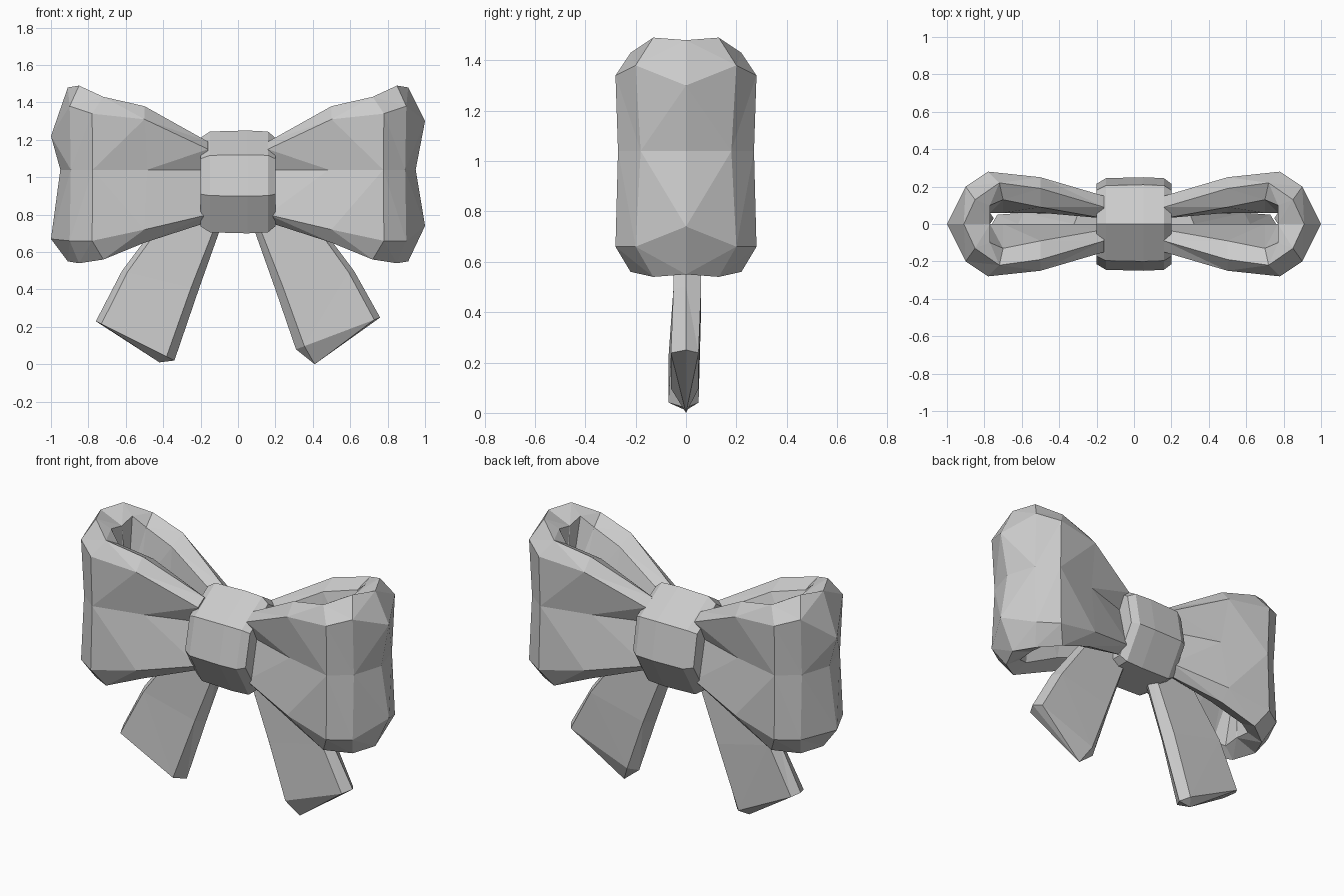
import bpy, bmesh
from mathutils import Vector

cube = bpy.data.objects.get("Cube")
if cube:
    bpy.data.objects.remove(cube, do_unlink=True)

grey = bpy.data.materials.new("ribbon_grey")
grey.use_nodes = True
colour = (0.6, 0.6, 0.6, 1)
grey.diffuse_color = colour
grey.node_tree.nodes["Principled BSDF"].inputs["Base Color"].default_value = colour


def skin(name, rings, tip=None):
    """Join equal point rings into a closed, triangulated, flat-shaded solid."""
    bm = bmesh.new()
    rows = [[bm.verts.new(p) for p in ring] for ring in rings]
    n = len(rows[0])
    for a, b in zip(rows, rows[1:]):
        for i in range(n):
            j = (i + 1) % n
            bm.faces.new((a[i], a[j], b[j], b[i]))
    bm.faces.new(rows[0])
    if tip is None:
        bm.faces.new(rows[-1])
    else:
        end = bm.verts.new(tip)
        for i in range(n):
            bm.faces.new((rows[-1][i], rows[-1][(i + 1) % n], end))
    bmesh.ops.triangulate(bm, faces=bm.faces[:], quad_method='SHORT_EDGE')
    bmesh.ops.recalc_face_normals(bm, faces=bm.faces[:])
    mesh = bpy.data.meshes.new(name)
    bm.to_mesh(mesh)
    bm.free()
    mesh.materials.append(grey)
    obj = bpy.data.objects.new(name, mesh)
    bpy.context.collection.objects.link(obj)
    return obj


# Plan stations of half a loop, knot to tip:
# outer x,y | outer z low,high | rim x,y | rim z low,high | inner x,y | mid pinch
STATIONS = [
    (0.16, 0.15, 0.80, 1.15, 0.16, 0.09, 0.76, 1.19, 0.16, 0.03, 0.06),
    (0.50, 0.25, 0.72, 1.31, 0.50, 0.19, 0.65, 1.38, 0.50, 0.09, 0.05),
    (0.78, 0.28, 0.66, 1.34, 0.72, 0.22, 0.56, 1.43, 0.70, 0.13, 0.01),
    (0.90, 0.20, 0.66, 1.38, 0.85, 0.13, 0.54, 1.49, 0.77, 0.10, 0.02),
]


def loop_ring(s, side, front):
    ox, oy, olo, ohi, rx, ry, rlo, rhi, ix, iy, pinch = s
    mid = 1.04
    fold = 0.0 if front else min(iy, 0.06)
    pts = [(ox, oy, olo), (ox - pinch * 0.3, oy - pinch, mid), (ox, oy, ohi),
           (rx, ry, rhi), (ix, iy, rhi - 0.05), (ix, fold, mid),
           (ix, iy, rlo + 0.05), (rx, ry, rlo)]
    sign = -1 if front else 1
    return [(side * x, sign * y, z) for x, y, z in pts]


def make_loop(name, side, low, high):
    tip = [(1.0, 0, low), (0.95, 0, 1.04), (1.0, 0, high), (0.91, 0, 1.48),
           (0.77, 0, 1.42), (0.75, 0.03, 1.04), (0.77, 0, 0.6), (0.91, 0, 0.55)]
    rings = [loop_ring(s, side, True) for s in STATIONS]
    rings.append([(side * x, y, z) for x, y, z in tip])
    rings += [loop_ring(s, side, False) for s in reversed(STATIONS)]
    skin(name, rings)


make_loop("left_loop", 1, 0.74, 1.30)
make_loop("right_loop", -1, 0.67, 1.22)

# Faceted knot around the middle
profile = [(0, 1.25), (-0.2, 1.12), (-0.25, 0.9), (-0.13, 0.7),
           (0.13, 0.7), (0.25, 0.9), (0.21, 1.12)]
knot_rings = []
for x, scale in ((-0.2, 0.86), (-0.15, 0.98), (0.05, 1.0), (0.16, 0.98), (0.2, 0.86)):
    knot_rings.append([(x, y * scale, 0.97 + (z - 0.97) * scale) for y, z in profile])
skin("knot", knot_rings)


def make_tail(name, edges, tip):
    """Flat ribbon with bevelled long edges, from (inner, outer) edge points."""
    rings = []
    for (ax, az), (bx, bz), front, back in edges:
        a, b = Vector((ax, 0, az)), Vector((bx, 0, bz))
        ring = [a]
        for y, ts in ((-front, (0.1, 0.93)), (0, (1,)), (back, (0.93, 0.1))):
            ring += [a.lerp(b, t) + Vector((0, y, 0)) for t in ts]
        rings.append(ring)
    skin(name, rings, tip)


make_tail("left_tail", [((0.04, 0.85), (0.32, 0.9), 0.04, 0.05),
                        ((0.20, 0.40), (0.62, 0.50), 0.05, 0.06),
                        ((0.31, 0.08), (0.76, 0.25), 0.06, 0.05)], (0.41, 0, 0))
make_tail("right_tail", [((-0.05, 0.85), (-0.32, 0.9), 0.04, 0.05),
                         ((-0.21, 0.40), (-0.62, 0.50), 0.05, 0.06),
                         ((-0.34, 0.02), (-0.76, 0.23), 0.07, 0.05)], (-0.42, 0, 0.01))
